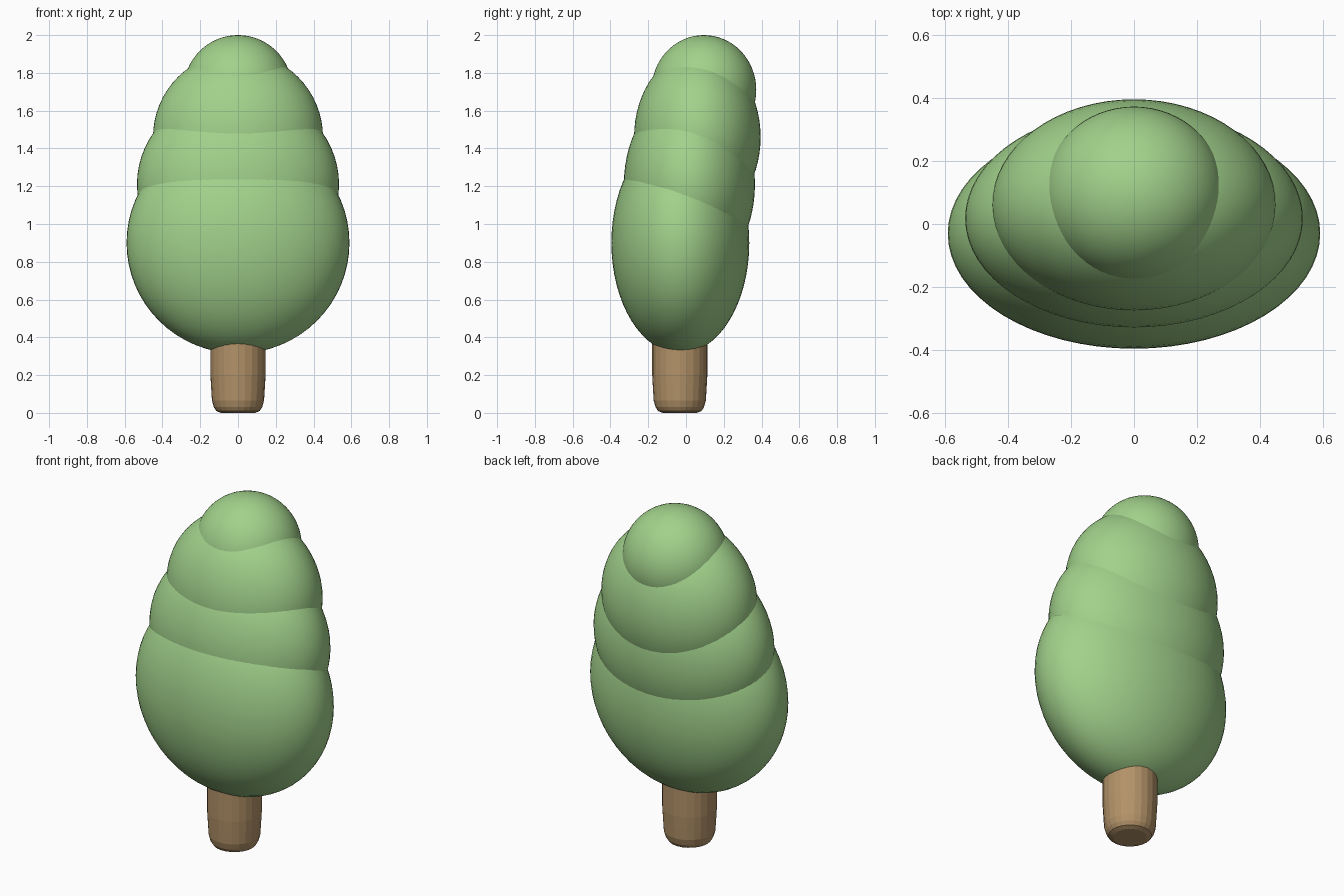
import bpy
import bmesh
from math import cos, sin, tau

cube = bpy.data.objects.get("Cube")
if cube:
    bpy.data.objects.remove(cube, do_unlink=True)


def make_material(name, color):
    mat = bpy.data.materials.new(name)
    mat.use_nodes = True
    mat.diffuse_color = color
    bsdf = mat.node_tree.nodes["Principled BSDF"]
    bsdf.inputs["Base Color"].default_value = color
    bsdf.inputs["Roughness"].default_value = 0.8
    return mat


leaf_green = make_material("leaf green", (0.36, 0.64, 0.26, 1))
bark_brown = make_material("bark brown", (0.45, 0.29, 0.14, 1))


def foliage(name, center, radii):
    """Smooth ellipsoid clump of leaves."""
    bpy.ops.mesh.primitive_uv_sphere_add(segments=64, ring_count=32, location=center)
    obj = bpy.context.object
    obj.name = name
    obj.scale = radii
    bpy.ops.object.transform_apply(location=False, rotation=False, scale=True)
    bpy.ops.object.shade_smooth()
    obj.data.materials.append(leaf_green)


def lathe(name, center, profile, sides, mat):
    """Faceted solid of revolution with closed ends."""
    bm = bmesh.new()
    rings = [[bm.verts.new((r * cos(tau * i / sides), r * sin(tau * i / sides), z))
              for i in range(sides)] for r, z in profile]
    for low, high in zip(rings, rings[1:]):
        for i in range(sides):
            j = (i + 1) % sides
            bm.faces.new((low[i], low[j], high[j], high[i]))
    bm.faces.new(rings[0][::-1])
    bm.faces.new(rings[-1])
    mesh = bpy.data.meshes.new(name)
    bm.to_mesh(mesh)
    bm.free()
    mesh.materials.append(mat)
    obj = bpy.data.objects.new(name, mesh)
    obj.location = center
    bpy.context.collection.objects.link(obj)


# Stacked foliage, leaning back toward the top
foliage("lower_foliage", (0, -0.03, 0.90), (0.59, 0.365, 0.585))
foliage("middle_foliage", (0, 0.018, 1.21), (0.535, 0.347, 0.50))
foliage("upper_foliage", (0, 0.06, 1.46), (0.45, 0.335, 0.45))
foliage("top_foliage", (0, 0.095, 1.71), (0.288, 0.277, 0.29))

# Trunk with a rounded foot
lathe("trunk", (0, -0.033, 0),
      [(0.09, 0), (0.115, 0.01), (0.128, 0.03), (0.138, 0.065),
       (0.142, 0.13), (0.146, 0.2), (0.146, 0.6)], 24, bark_brown)
